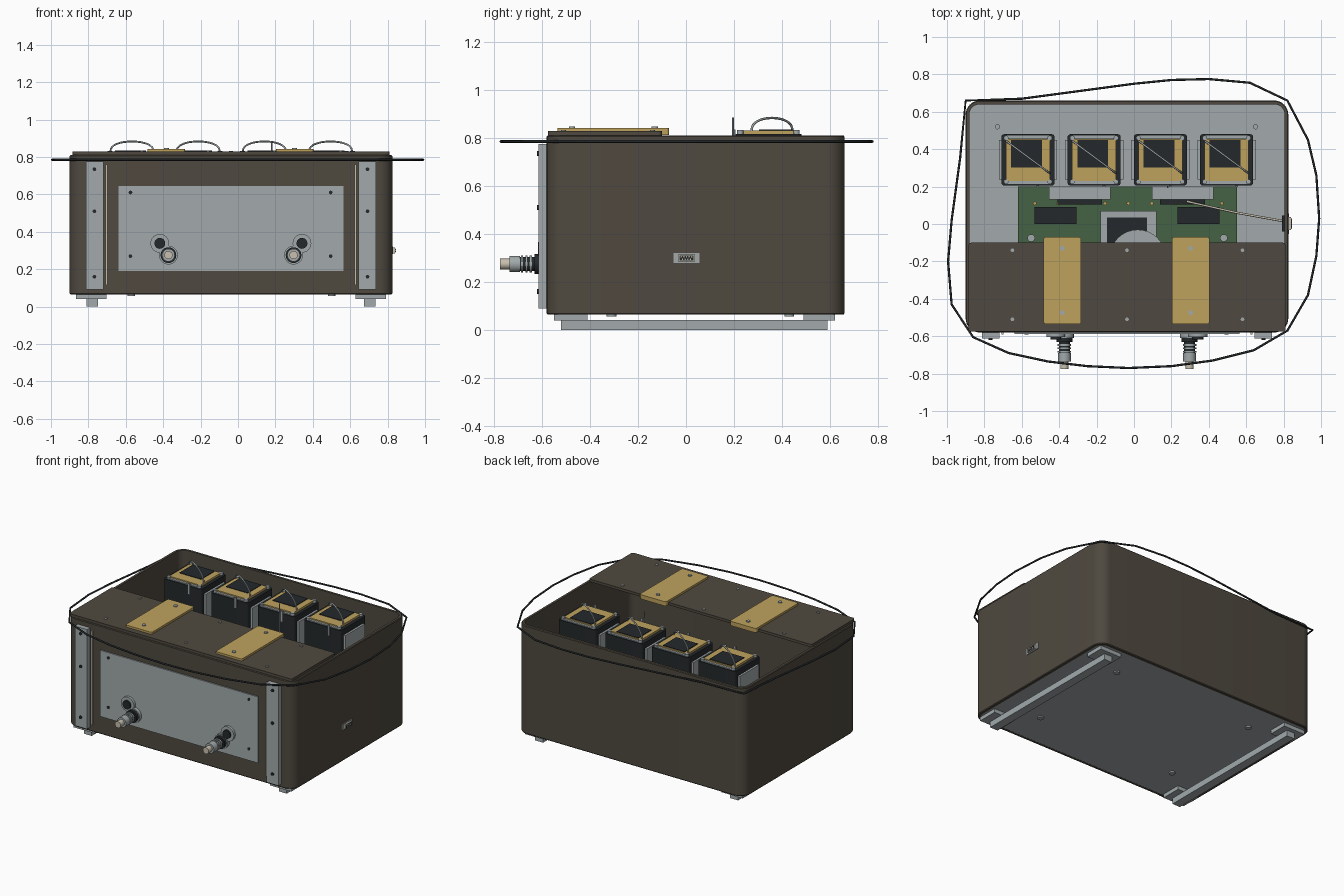
import bpy, bmesh, math
from mathutils import Vector

cube = bpy.data.objects.get("Cube")
if cube:
    bpy.data.objects.remove(cube, do_unlink=True)


def material(name, rgb):
    m = bpy.data.materials.new(name)
    m.use_nodes = True
    m.diffuse_color = (*rgb, 1)
    bsdf = m.node_tree.nodes["Principled BSDF"]
    bsdf.inputs["Base Color"].default_value = (*rgb, 1)
    bsdf.inputs["Roughness"].default_value = 0.6
    return m


BROWN = material("dark brown", (0.078, 0.066, 0.05))
GREY = material("light grey", (0.36, 0.40, 0.41))
GOLD = material("gold", (0.52, 0.36, 0.11))
DARK = material("near black", (0.018, 0.022, 0.024))
GREEN = material("board green", (0.06, 0.12, 0.06))
BEIGE = material("beige", (0.58, 0.53, 0.43))


def finish(name, bm, mat, smooth=False):
    bmesh.ops.recalc_face_normals(bm, faces=bm.faces)
    me = bpy.data.meshes.new(name)
    bm.to_mesh(me)
    bm.free()
    me.materials.append(mat)
    ob = bpy.data.objects.new(name, me)
    bpy.context.collection.objects.link(ob)
    if smooth:
        bpy.ops.object.select_all(action="DESELECT")
        ob.select_set(True)
        bpy.context.view_layer.objects.active = ob
        bpy.ops.object.shade_smooth_by_angle(angle=math.radians(35))
    return ob


def box(name, xs, ys, zs, mat):
    bm = bmesh.new()
    bmesh.ops.create_cube(bm, size=1)
    for v in bm.verts:
        v.co = [(a + b) / 2 + c * (b - a) for (a, b), c in zip((xs, ys, zs), v.co)]
    return finish(name, bm, mat)


def outline(xs, ys, r, seg=8):
    """Rounded rectangle points, counterclockwise."""
    pts = []
    for i, (sx, sy) in enumerate(((1, 1), (0, 1), (0, 0), (1, 0))):
        cx = xs[sx] + (r if sx == 0 else -r)
        cy = ys[sy] + (r if sy == 0 else -r)
        for k in range(seg + 1):
            a = math.pi / 2 * (i + k / seg)
            pts.append((cx + r * math.cos(a), cy + r * math.sin(a)))
    return pts


def shell(name, rings, mat, cap=False):
    """Bridge a list of (outline, z) rings; cap the ends or close the loop."""
    bm = bmesh.new()
    loops = [[bm.verts.new((x, y, z)) for x, y in pts] for pts, z in rings]
    pairs = list(zip(loops, loops[1:])) + ([] if cap else [(loops[-1], loops[0])])
    for a, b in pairs:
        for i in range(len(a)):
            j = (i + 1) % len(a)
            bm.faces.new((a[i], a[j], b[j], b[i]))
    if cap:
        bm.faces.new(loops[0])
        bm.faces.new(loops[-1])
    return finish(name, bm, mat, True)


def slab(name, xs, ys, zs, r, mat):
    pts = outline(xs, ys, r)
    return shell(name, [(pts, zs[0]), (pts, zs[1])], mat, cap=True)


def rod(name, p, q, r, mat, seg=24):
    """Cylinder between two points."""
    p, q = Vector(p), Vector(q)
    bm = bmesh.new()
    bmesh.ops.create_cone(bm, cap_ends=True, segments=seg, radius1=r, radius2=r, depth=(q - p).length)
    bm.transform((q - p).to_track_quat("Z", "Y").to_matrix().to_4x4())
    bmesh.ops.translate(bm, vec=(p + q) / 2, verts=bm.verts)
    return finish(name, bm, mat, True)


def wire(name, pts, r, mat, closed=False):
    cu = bpy.data.curves.new(name, "CURVE")
    cu.dimensions = "3D"
    cu.bevel_depth = r
    cu.bevel_resolution = 2
    cu.use_fill_caps = True
    sp = cu.splines.new("POLY")
    sp.points.add(len(pts) - 1)
    for s, p in zip(sp.points, pts):
        s.co = (*p, 1)
    sp.use_cyclic_u = closed
    cu.materials.append(mat)
    ob = bpy.data.objects.new(name, cu)
    bpy.context.collection.objects.link(ob)


# Open case with rounded corners, and its floor
X, Y, MID = (-0.90, 0.825), (-0.58, 0.66), -0.0375
outer = outline(X, Y, 0.075)
inner = outline((-0.88, 0.805), (-0.56, 0.64), 0.055)
lip = outline((-0.896, 0.821), (-0.576, 0.656), 0.071)
shell("case_walls", [(lip, 0.065), (outer, 0.07), (outer, 0.805), (lip, 0.81),
                     (inner, 0.81), (inner, 0.065)], BROWN)
slab("floor_plate", (-0.88, 0.805), (-0.56, 0.64), (0.066, 0.09), 0.055, GREY)
for x in (-0.73, 0.65):
    rod("floor_screw", (x, 0.52, 0.09), (x, 0.52, 0.1), 0.014, GREY)
for x in (-0.57, 0.5):
    for y in (-0.31, 0.43):
        rod("bottom_screw", (x, y, 0.057), (x, y, 0.067), 0.02, GREY)

# Half lid with two gold straps
slab("lid", (-0.885, 0.81), (-0.575, -0.1), (0.81, 0.828), 0.015, BROWN)
for x in (-0.65, MID, 0.58):
    for y in (-0.14, -0.51):
        rod("lid_screw", (x, y, 0.825), (x, y, 0.833), 0.01, GREY, 12)
for x in (-0.383, 0.303):
    slab("gold_strap", (x - 0.1, x + 0.1), (-0.535, -0.07), (0.812, 0.842), 0.012, GOLD)
    for y in (-0.13, -0.475):
        rod("strap_screw", (x, y, 0.84), (x, y, 0.848), 0.013, GREY, 12)

# Feet, runners and front rails, mirrored about the case middle
for s in (-1, 1):
    def span(a, b):
        return tuple(sorted((MID + s * a, MID + s * b)))
    box("foot_runner", span(0.712, 0.772), (-0.52, 0.59), (0, 0.042), GREY)
    for y in ((-0.55, -0.41), (0.49, 0.62)):
        box("foot_block", span(0.665, 0.828), y, (0.04, 0.067), GREY)
    box("front_rail", span(0.682, 0.775), (-0.613, -0.578), (0.09, 0.775), GREY)
    box("rail_trim", span(0.66, 0.672), (-0.59, -0.578), (0.115, 0.76), BEIGE)
    for z in (0.16, 0.51, 0.735):
        rod("rail_screw", (MID + s * 0.73, -0.612, z), (MID + s * 0.73, -0.62, z), 0.01, DARK, 12)

# Front panel
box("front_panel", (-0.64, 0.563), (-0.588, -0.578), (0.19, 0.645), GREY)
for x in (-0.575, 0.495):
    for z in (0.27, 0.61):
        rod("panel_screw", (x, -0.587, z), (x, -0.592, z), 0.01, DARK, 12)

# Front sockets and plugs: start, end, radius, colour along the axis
PLUG = ((0.585, 0.61, 0.05, GREY), (0.61, 0.63, 0.042, DARK), (0.63, 0.69, 0.03, DARK),
        (0.69, 0.735, 0.034, GREY), (0.735, 0.775, 0.022, BEIGE))
for sx, px in ((-0.418, -0.372), (0.342, 0.297)):
    rod("socket_flange", (sx, -0.585, 0.338), (sx, -0.605, 0.338), 0.05, GREY)
    rod("socket_core", (sx, -0.6, 0.338), (sx, -0.617, 0.338), 0.029, DARK)
    for a, b, r, mat in PLUG:
        rod("plug_section", (px, -a, 0.275), (px, -b, 0.275), r, mat)
    for y in (0.642, 0.66, 0.678):
        rod("plug_rib", (px, -y, 0.275), (px, -y - 0.009, 0.275), 0.036, GREY)

# Side port with pins, and its cable
box("port_plate", (0.82, 0.83), (-0.053, 0.057), (0.28, 0.32), GREY)
box("port_shell", (0.825, 0.84), (-0.033, 0.037), (0.285, 0.315), BEIGE)
box("port_face", (0.835, 0.842), (-0.028, 0.032), (0.289, 0.311), DARK)
for row, n in ((0.305, 5), (0.295, 4)):
    for i in range(n):
        y = 0.002 + (i - (n - 1) / 2) * 0.011
        rod("port_pin", (0.84, y, row), (0.845, y, row), 0.003, BEIGE, 8)
box("port_back", (0.79, 0.81), (-0.04, 0.045), (0.28, 0.32), DARK)
wire("port_cable", [(0.8, 0.015, 0.3), (0.55, 0.06, 0.29), (0.285, 0.12, 0.2)], 0.006, BEIGE)

# Circuit board
box("circuit_board", (-0.62, 0.55), (-0.45, 0.2), (0.115, 0.13), GREEN)
for x in (-0.55, 0.48):
    rod("board_screw", (x, -0.075, 0.13), (x, -0.075, 0.14), 0.02, GREY)
for x in (-0.42, 0.345):
    box("large_chip", (x - 0.112, x + 0.112), (0, 0.092), (0.13, 0.16), DARK)
    inward = 0.13 if x < 0 else -0.085
    box("board_heatsink", (x + inward - 0.165, x + inward + 0.165), (0.13, 0.2), (0.13, 0.24), GREY)
    box("heatsink_chip", (x + inward - 0.12, x + inward + 0.12), (0.105, 0.13), (0.13, 0.2), DARK)
box("processor_frame", (-0.18, 0.12), (-0.25, 0.07), (0.13, 0.15), GREY)
box("processor", (-0.145, 0.07), (-0.22, 0.035), (0.15, 0.156), DARK)
rod("round_cell", (0.02, -0.18, 0.156), (0.02, -0.18, 0.18), 0.15, GREY, 32)
for i in range(9):
    x = -0.53 + i * 0.125
    rod("small_part", (x, 0.11, 0.13), (x, 0.11, 0.16), 0.01, GOLD, 10)

# Row of four transformers
for i in range(4):
    x, y = -0.567 + i * 0.354, 0.343
    box("transformer_base", (x - 0.12, x + 0.12), (y - 0.12, y + 0.12), (0.085, 0.56), GREY)
    slab("transformer_core", (x - 0.142, x + 0.142), (y - 0.137, y + 0.137), (0.55, 0.816), 0.015, DARK)
    for s in (-1, 1):
        cx = x + s * 0.148
        box("side_clamp", (cx - 0.008, cx + 0.008), (y - 0.105, y + 0.105), (0.085, 0.775), GREY)
        box("top_clamp", (x - 0.118, x + 0.118), (y + s * 0.122 - 0.008, y + s * 0.122 + 0.008),
            (0.81, 0.823), GREY)
        for t in (-1, 1):
            rod("clamp_screw", (x + s * 0.117, y + t * 0.117, 0.81),
                (x + s * 0.117, y + t * 0.117, 0.832), 0.013, GREY, 12)
    box("winding_former", (x - 0.118, x + 0.118), (y - 0.112, y + 0.112), (0.81, 0.83), GOLD)
    box("winding", (x - 0.09, x + 0.075), (y - 0.04, y + 0.105), (0.82, 0.834), DARK)
    # Arched lead across the winding
    arc = []
    for k in range(17):
        a = math.pi * k / 16
        c = math.cos(a)
        arc.append((x - 0.115 * c, y + 0.015 + 0.085 * c, 0.828 + 0.055 * math.sin(a) ** 0.8))
    wire("transformer_lead", arc, 0.005, GREY)
    box("lead_terminal", (x + 0.045, x + 0.06), (y - 0.144, y - 0.137), (0.76, 0.835), GREY)
rod("upright_pin", (0.18, 0.2, 0.13), (0.18, 0.195, 0.885), 0.004, GREY, 8)

# Loose carrying cord around the case
CORD = [(-0.90, 0.66), (-0.60, 0.67), (-0.3, 0.71), (0, 0.75), (0.2, 0.77), (0.4, 0.775),
        (0.62, 0.755), (0.82, 0.66), (0.93, 0.45), (0.975, 0.26), (0.99, 0.03), (0.975, -0.17),
        (0.93, -0.38), (0.82, -0.57), (0.64, -0.675), (0.42, -0.73), (0.2, -0.76), (-0.03, -0.77),
        (-0.25, -0.76), (-0.46, -0.735), (-0.67, -0.69), (-0.86, -0.605), (-0.975, -0.43),
        (-0.994, -0.2), (-0.975, 0.02), (-0.93, 0.35)]
wire("carrying_cord", [(x, y, 0.785) for x, y in CORD], 0.006, DARK, closed=True)
